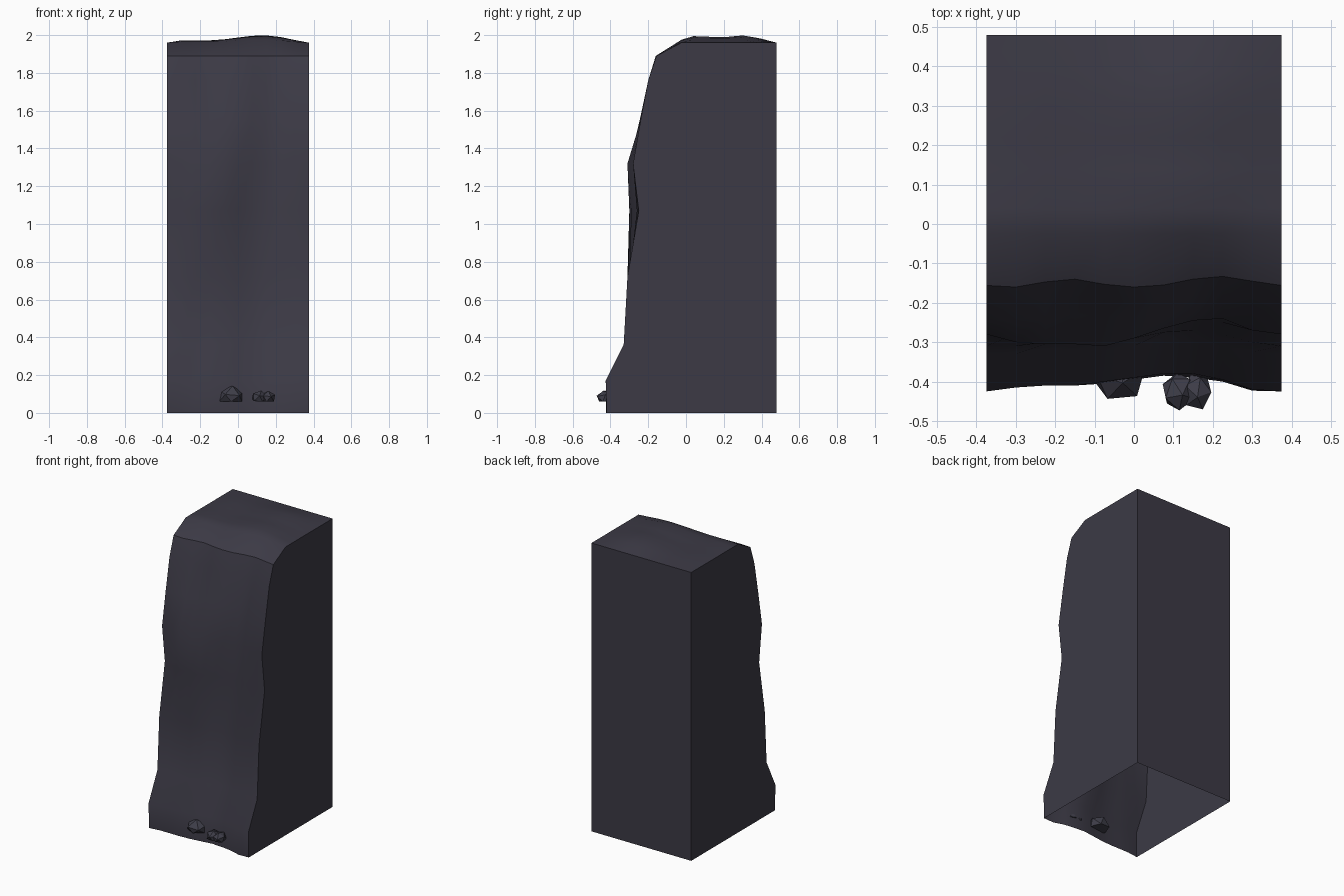
import bpy, bmesh, math
from mathutils import Vector, Matrix

if "Cube" in bpy.data.objects:
    bpy.data.objects.remove(bpy.data.objects["Cube"])


def material(name, rgb):
    m = bpy.data.materials.new(name)
    m.diffuse_color = (*rgb, 1)
    m.use_nodes = True
    m.node_tree.nodes["Principled BSDF"].inputs["Base Color"].default_value = m.diffuse_color
    return m


STONE = material("dark slate", (0.045, 0.042, 0.060))
PEBBLE = material("slate rubble", (0.049, 0.048, 0.067))


def finish(name, bm, mat, angle):
    bmesh.ops.recalc_face_normals(bm, faces=bm.faces[:])
    me = bpy.data.meshes.new(name)
    bm.to_mesh(me)
    bm.free()
    ob = bpy.data.objects.new(name, me)
    bpy.context.collection.objects.link(ob)
    me.materials.append(mat)
    bpy.ops.object.select_all(action='DESELECT')
    ob.select_set(True)
    bpy.context.view_layer.objects.active = ob
    bpy.ops.object.shade_smooth_by_angle(angle=math.radians(angle))
    return ob


# Cliff front: one row per height, depth of 11 columns in hundredths
ROWS = [
    (0.00, [42, 41, 41, 41, 40.5, 39.5, 38.5, 39, 40, 42.3, 42]),
    (0.17, [42.5, 41.5, 41, 41, 40, 39, 38, 38, 39.5, 42, 42.5]),
    (0.36, [33, 33, 32, 32, 32, 31, 29, 30, 31, 32.5, 33]),
    (0.72, [31, 31, 30.5, 30, 30, 29, 27.5, 27, 28, 30, 31]),
    (1.07, [25, 28, 30, 30, 29, 26, 24, 24, 25, 26, 25]),
    (1.32, [28, 30, 30.5, 30.5, 31, 29, 26.5, 24.5, 24, 27, 28]),
    (1.55, [24, 24.5, 23.5, 23, 23.5, 24, 23, 21, 21, 23, 24]),
    (1.76, [20, 20, 19, 18.5, 19.5, 20, 19, 17.5, 17, 19, 20]),
    (1.89, [15.6, 16, 14.7, 14, 15.3, 16, 15.5, 14, 13.3, 14.5, 15.6]),
]
TOP_Y = [-0.025, 0.04, 0.14, 0.22, 0.30, 0.39, 0.48]
TOP_RISE = [0.4, 0.9, 0.8, 0.8, 1.0, 0.6, 0.0]
XS = [-0.375 + 0.075 * i for i in range(11)]


def top_z(x, rise):
    edge = 1 - abs(x / 0.375) ** 3
    return 1.96 + rise * edge * (0.027 + 0.014 * math.sin(x * 10))


# Grid over front and top
bm = bmesh.new()
grid = [[bm.verts.new((x, -d / 100, z)) for x, d in zip(XS, ds)] for z, ds in ROWS]
grid += [[bm.verts.new((x, y, top_z(x, r))) for x in XS] for y, r in zip(TOP_Y, TOP_RISE)]
for a, b in zip(grid, grid[1:]):
    for i in range(10):
        bm.faces.new((a[i], a[i + 1], b[i + 1], b[i]))

# Flat sides and back, bottom left open
foot = [bm.verts.new((x, 0.48, 0)) for x in (XS[0], XS[-1])]
bm.faces.new([r[0] for r in grid] + [foot[0]])
bm.faces.new([r[-1] for r in grid] + [foot[1]])
bm.faces.new(grid[-1] + [foot[1], foot[0]])
finish("cliff_block", bm, STONE, 30)


# Faceted rubble with flattened undersides
def rock(name, loc, size, turn):
    bm = bmesh.new()
    bmesh.ops.create_icosphere(bm, subdivisions=1, radius=1)
    rot = Matrix.Rotation(turn, 3, 'Z') @ Matrix.Rotation(0.3, 3, 'X')
    for v in bm.verts:
        p = rot @ v.co
        v.co = Vector(loc) + Vector([p[i] * size[i] for i in range(3)])
        v.co.z = max(v.co.z, 0.06)
    finish(name, bm, PEBBLE, 20)


rock("rock_large", (-0.037, -0.385, 0.08), (0.072, 0.068, 0.066), 0.4)
rock("rock_small_left", (0.113, -0.425, 0.08), (0.044, 0.05, 0.040), 0.9)
rock("rock_small_right", (0.160, -0.425, 0.08), (0.040, 0.05, 0.038), 0.1)
